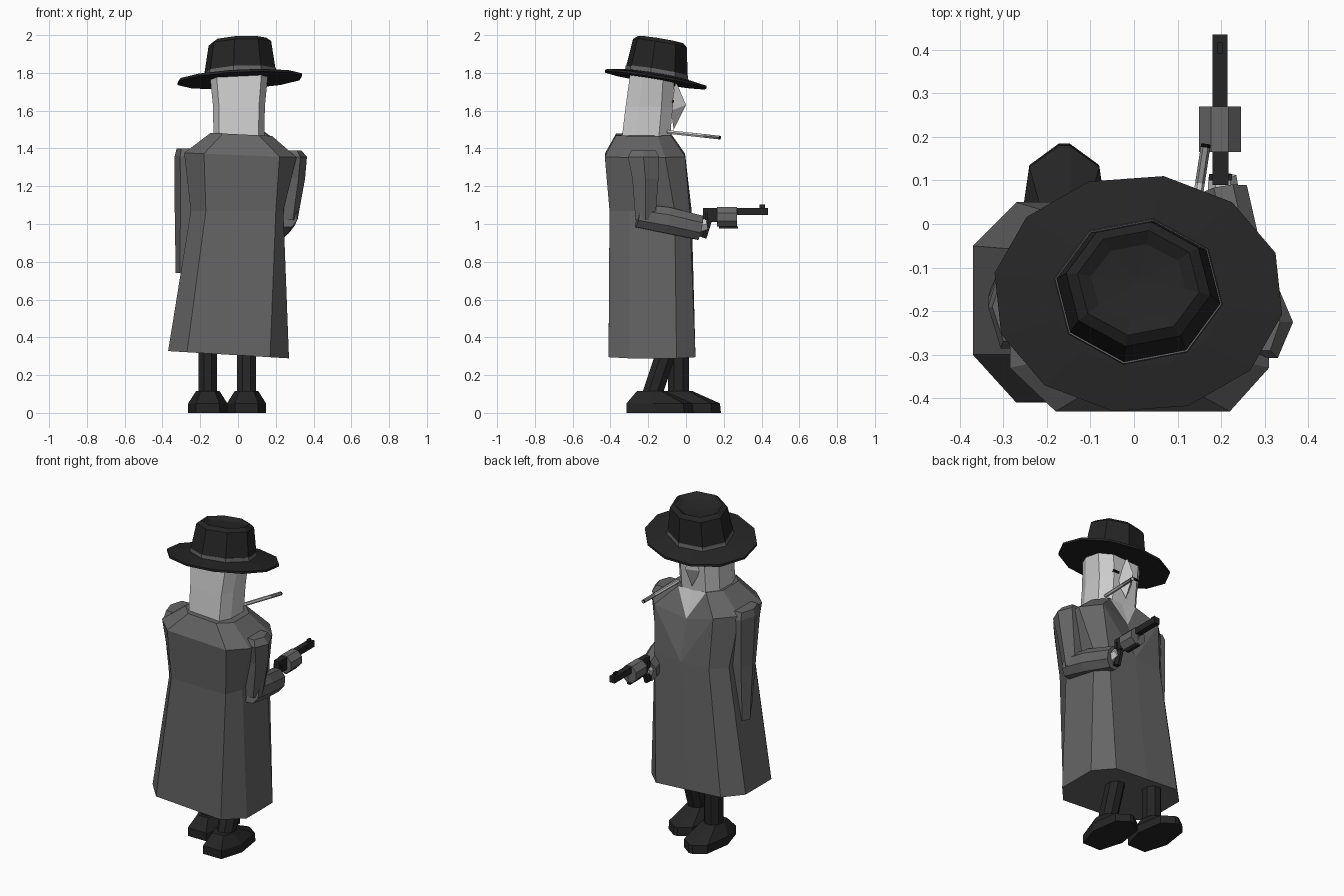
import bpy, bmesh, math
from mathutils import Vector, Matrix

if "Cube" in bpy.data.objects:
    bpy.data.objects.remove(bpy.data.objects["Cube"])


def material(name, v):
    m = bpy.data.materials.new(name)
    m.diffuse_color = (v, v, v, 1)
    m.use_nodes = True
    m.node_tree.nodes["Principled BSDF"].inputs["Base Color"].default_value = m.diffuse_color
    return m


COAT = material("coat grey", 0.13)
BLACK = material("soft black", 0.018)
SKIN = material("pale grey", 0.6)
STEEL = material("mid grey", 0.14)
INK = material("ink black", 0.003)
ASH = material("ash grey", 0.25)


def finish(name, bm, *mats):
    bmesh.ops.recalc_face_normals(bm, faces=bm.faces)
    me = bpy.data.meshes.new(name)
    bm.to_mesh(me)
    bm.free()
    for m in mats:
        me.materials.append(m)
    ob = bpy.data.objects.new(name, me)
    bpy.context.collection.objects.link(ob)
    return ob


def loft(name, rings, *mats, rule=None):
    """Skin a list of equal point rings, with both ends capped."""
    bm = bmesh.new()
    vs = [[bm.verts.new(p) for p in r] for r in rings]
    n = len(vs[0])
    for k in range(len(vs) - 1):
        for i in range(n):
            j = (i + 1) % n
            f = bm.faces.new((vs[k][i], vs[k][j], vs[k + 1][j], vs[k + 1][i]))
            if rule:
                f.material_index = rule(k)
    bm.faces.new(vs[0][::-1])
    bm.faces.new(vs[-1])
    return finish(name, bm, *mats)


def ellipse(cx, cy, z, rx, ry, n, turn=0.0):
    a = [math.tau * i / n + turn for i in range(n)]
    return [(cx + rx * math.cos(t), cy + ry * math.sin(t), z) for t in a]


def tube(name, stops, n, *mats, rule=None, turn=0.0):
    """Loft round rings square to the path; stops are (point, radius u, radius v)."""
    rings = []
    d = (Vector(stops[-1][0]) - Vector(stops[0][0])).normalized()
    u = d.cross(Vector((0, 0, 1) if abs(d.z) < 0.8 else (0, 1, 0))).normalized()
    v = u.cross(d)
    for p, ru, rv in stops:
        rings.append([Vector(p) + u * ru * math.cos(t) + v * rv * math.sin(t)
                      for t in (math.tau * i / n + turn for i in range(n))])
    return loft(name, rings, *mats, rule=rule)


def box(name, lo, hi, mat):
    r = [(lo[0], lo[1]), (hi[0], lo[1]), (hi[0], hi[1]), (lo[0], hi[1])]
    return loft(name, [[(x, y, z) for x, y in r] for z in (lo[2], hi[2])], mat)


# Long coat: nine-point rings, the front middle point (index 5) folds in as lapels
def coat_ring(xs, ys, z, tilt=0.0, mid=None):
    xl, xi, xj, xr = xs
    yb, yc, yd, yf = ys
    pts = [(xi, yb), (xj, yb), (xr, yc), (xr, yd), (xj, yf),
           ((xi + xj) / 2, yf), (xi, yf), (xl, yd), (xl, yc)]
    ring = [[x, y, z + tilt * x] for x, y in pts]
    if mid:
        ring[5][1:] = mid
    return ring


rings = [
    coat_ring((-.37, -.27, .17, .27), (-.41, -.30, -.05, .05), .305, -.06),
    coat_ring((-.25, -.17, .20, .24), (-.405, -.30, -.06, .02), 1.07, 0, (.03, 1.07)),
    coat_ring((-.285, -.18, .22, .31), (-.43, -.33, -.11, -.005), 1.365, -.04, (-.03, 1.31)),
    coat_ring((-.145, -.08, .11, .18), (-.37, -.30, -.15, -.08), 1.475, -.05, (-.085, 1.47)),
]
bm = bmesh.new()
V = [[bm.verts.new(p) for p in r] for r in rings]
for k in range(3):
    for i in range(9):
        j = (i + 1) % 9
        a, b, c, d = V[k][i], V[k][j], V[k + 1][j], V[k + 1][i]
        if k == 0 or i not in (4, 5):
            bm.faces.new((a, b, c, d))
        elif i == 4:      # right lapel and shirt half
            t1, t2 = ((a, b, d), (b, c, d))
            bm.faces.new(t1)
            bm.faces.new(t2).material_index = 1 if k == 2 else 0
        else:             # left lapel and shirt half
            bm.faces.new((a, b, c))
            bm.faces.new((a, c, d)).material_index = 1 if k == 2 else 0
bm.faces.new(V[0][::-1])
bm.faces.new(V[-1])
finish("coat", bm, COAT, SKIN)

# Head, nose and eyes
head = []
for z, w, yb, yf in ((1.45, .135, -.34, -.085), (1.62, .137, -.32, -.07), (1.80, .155, -.295, -.06)):
    half = [(w * .77, yb), (w, yb + .07), (w, yf - .06), (w * .6, yf)]
    head.append([(.005 + x, y, z) for x, y in half] + [(.005 - x, y, z) for x, y in half[::-1]])
loft("head", head, SKIN)
bm = bmesh.new()
tip, brow, lip, l, r = [bm.verts.new(p) for p in
                        ((.005, 0, 1.63), (.005, -.055, 1.76), (.005, -.065, 1.50),
                         (-.045, -.08, 1.60), (.055, -.08, 1.60))]
for f in ((tip, brow, l), (tip, l, lip), (tip, lip, r), (tip, r, brow), (brow, r, lip, l)):
    bm.faces.new(f)
finish("nose", bm, SKIN)
for s, side in ((-1, "left"), (1, "right")):
    x = .005 + s * .068
    box(side + "_eye", (x - .02, -.078, 1.642), (x + .02, -.064, 1.656), INK)

# Cigarette
p0, p1 = Vector((.122, -.10, 1.488)), Vector((.165, .183, 1.457))
tube("cigarette", [(p0.lerp(p1, t), .011, .011) for t in (0, .68, .97, 1)], 6,
     SKIN, ASH, INK, rule=lambda k: k)

# Tilted hat: brim, band and dented crown
TILT = Matrix.Translation((.01, -.16, 1.765)) @ Matrix.Shear('XY', 4, (0, 0))
TILT[2][0], TILT[2][1] = .05, -.165


def hat_rings(spec, n, turn):
    return [[TILT @ Vector(p) for p in ellipse(0, cy, z, rx, ry, n, turn)]
            for z, rx, ry, cy in spec]


loft("hat_brim", hat_rings([(-.005, .335, .274, 0), (.008, .335, .274, 0),
                            (.025, .2, .17, 0)], 12, math.radians(-10)), BLACK)
loft("hat_band", hat_rings([(.0, .198, .172, .005), (.048, .194, .168, .005)], 8, math.radians(-10)), STEEL)
loft("hat_crown", hat_rings([(.04, .192, .166, .005), (.195, .168, .145, .022),
                             (.215, .142, .122, .025), (.195, .11, .09, .025),
                             (.185, .01, .01, .025)], 8, math.radians(-10)), BLACK)

# Left arm, hand tucked into the coat
loft("left_arm", [ellipse(-.275, -.19, 1.40, .05, .09, 6),
                  ellipse(-.277, -.19, 1.36, .058, .11, 6),
                  ellipse(-.275, -.17, 1.07, .06, .085, 6),
                  ellipse(-.285, -.15, .74, .045, .05, 6)], COAT)

# Right arm, bent forward
loft("right_upper_arm", [ellipse(.29, -.225, 1.39, .045, .075, 6),
                         ellipse(.295, -.225, 1.355, .07, .095, 6),
                         ellipse(.285, -.215, 1.24, .07, .08, 6),
                         ellipse(.265, -.215, 1.02, .05, .06, 6)], COAT)
tube("right_forearm", [((.262, -.255, 1.045), .055, .068), ((.245, -.10, 1.02), .06, .075),
                       ((.207, .075, .98), .058, .07)], 8, COAT, turn=math.pi / 8)
tube("right_hand", [((.207, .04, .985), .04, .045), ((.203, .11, 1.0), .032, .03)], 6, SKIN)

# Revolver
box("gun_frame", (.18, .09, 1.01), (.217, .17, 1.085), BLACK)
box("gun_hammer", (.172, .10, 1.02), (.225, .115, 1.06), BLACK)
tube("gun_cylinder", [((.197, y, 1.038), .052, .055) for y in (.165, .27)], 8, STEEL, turn=math.pi / 8)
box("gun_barrel", (.18, .26, 1.047), (.215, .435, 1.085), BLACK)
box("gun_sight", (.192, .39, 1.08), (.203, .417, 1.102), BLACK)
box("trigger_guard", (.187, .175, .976), (.207, .275, .988), BLACK)
box("guard_post", (.187, .255, .98), (.207, .27, 1.05), BLACK)
tube("gun_grip", [((.198, .125, 1.05), .018, .025), ((.198, .085, .93), .018, .028)], 6, BLACK)

# Legs and boots
for side, x, hip, ankle in (("left", -.16, -.04, -.04), ("right", .045, -.09, -.185)):
    loft(side + "_leg", [ellipse(x, ankle, .08, .054, .06, 8, math.pi / 8),
                         ellipse(x, hip + (hip - ankle) * .3, .45, .054, .06, 8, math.pi / 8)], BLACK)
    boot = []
    for z, s, y0, y1 in ((0, 1, -.13, .225), (.05, 1, -.13, .22), (.115, .6, -.075, .075)):
        half = [(.062 * s, y0), (.104 * s, y0 + (y1 - y0) * .4),
                (.08 * s, y0 + (y1 - y0) * .86), (.012, y1)]
        boot.append([(x + px, ankle + y, z) for px, y in half]
                    + [(x - px, ankle + y, z) for px, y in half[::-1]])
    loft(side + "_boot", boot, BLACK)
